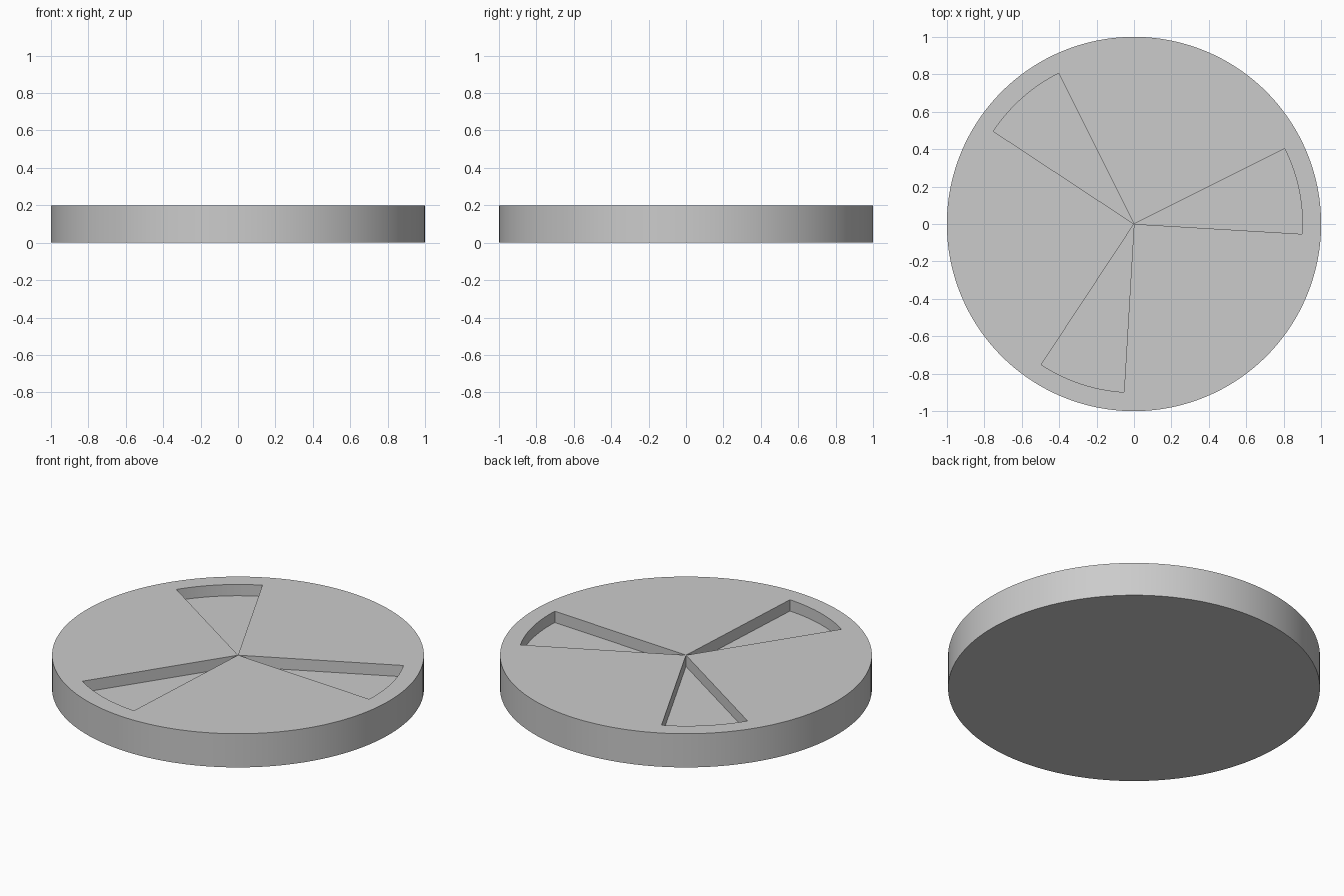
import bpy
import bmesh
from math import radians, cos, sin

cube = bpy.data.objects.get("Cube")
if cube:
    bpy.data.objects.remove(cube, do_unlink=True)

RADIUS = 1.0
POCKET_RADIUS = 0.9
HEIGHT = 0.2
FLOOR = 0.133          # height of the pocket floors
START = -3.4           # angle where the first pocket begins
STEP = 2               # degrees per segment
COUNT = 360 // STEP
POCKET_STEPS = 30 // STEP
SECTOR_STEPS = 120 // STEP

bm = bmesh.new()


def ring(radius, z, first=0, count=COUNT):
    """Vertices along an arc, counter-clockwise from above."""
    angles = [radians(START + STEP * (first + i)) for i in range(count)]
    return [bm.verts.new((radius * cos(a), radius * sin(a), z)) for a in angles]


def strip(lower, upper):
    """Quads between two matching rows of vertices."""
    for i in range(len(lower) - 1):
        bm.faces.new((lower[i], lower[i + 1], upper[i + 1], upper[i]))


# Underside and outer wall
bottom = ring(RADIUS, 0)
top = ring(RADIUS, HEIGHT)
bm.faces.new(bottom[::-1])
strip(bottom + bottom[:1], top + top[:1])

# Three wedge pockets around the shared centre point
centre = bm.verts.new((0, 0, HEIGHT))
rims = []
for k in range(3):
    first = k * SECTOR_STEPS
    rim = ring(POCKET_RADIUS, HEIGHT, first, POCKET_STEPS + 1)
    base = ring(POCKET_RADIUS, FLOOR, first, POCKET_STEPS + 1)
    tip = bm.verts.new((0, 0, FLOOR))
    bm.faces.new([tip] + base)                               # floor
    strip(rim, base)                                         # curved wall
    bm.faces.new((centre, rim[0], base[0], tip))             # side walls
    bm.faces.new((rim[-1], centre, tip, base[-1]))
    strip(rim, top[first:first + POCKET_STEPS + 1][:])       # border outside the pocket
    rims.append(rim)

# Flat top between neighbouring pockets
outer = top + top[:1]
for k in range(3):
    first = k * SECTOR_STEPS
    land = outer[first + POCKET_STEPS:first + SECTOR_STEPS + 1]
    bm.faces.new([centre, rims[k][-1]] + land + [rims[(k + 1) % 3][0]])

bmesh.ops.recalc_face_normals(bm, faces=bm.faces[:])
# Keep every flat horizontal face pointing the right way
bm.normal_update()
for face in bm.faces:
    if abs(face.normal.z) > 0.9:
        height = face.calc_center_median().z
        if (face.normal.z > 0) != (height > 0.01):
            face.normal_flip()

mesh = bpy.data.meshes.new("disc")
bm.to_mesh(mesh)
bm.free()
disc = bpy.data.objects.new("disc", mesh)
bpy.context.collection.objects.link(disc)

# Plain grey
grey = bpy.data.materials.new("grey")
grey.use_nodes = True
colour = (0.6, 0.6, 0.6, 1)
grey.diffuse_color = colour
grey.node_tree.nodes["Principled BSDF"].inputs["Base Color"].default_value = colour
mesh.materials.append(grey)

# Smooth round walls with sharp rims
bpy.ops.object.select_all(action='DESELECT')
disc.select_set(True)
bpy.context.view_layer.objects.active = disc
bpy.ops.object.shade_smooth_by_angle(angle=radians(30))
